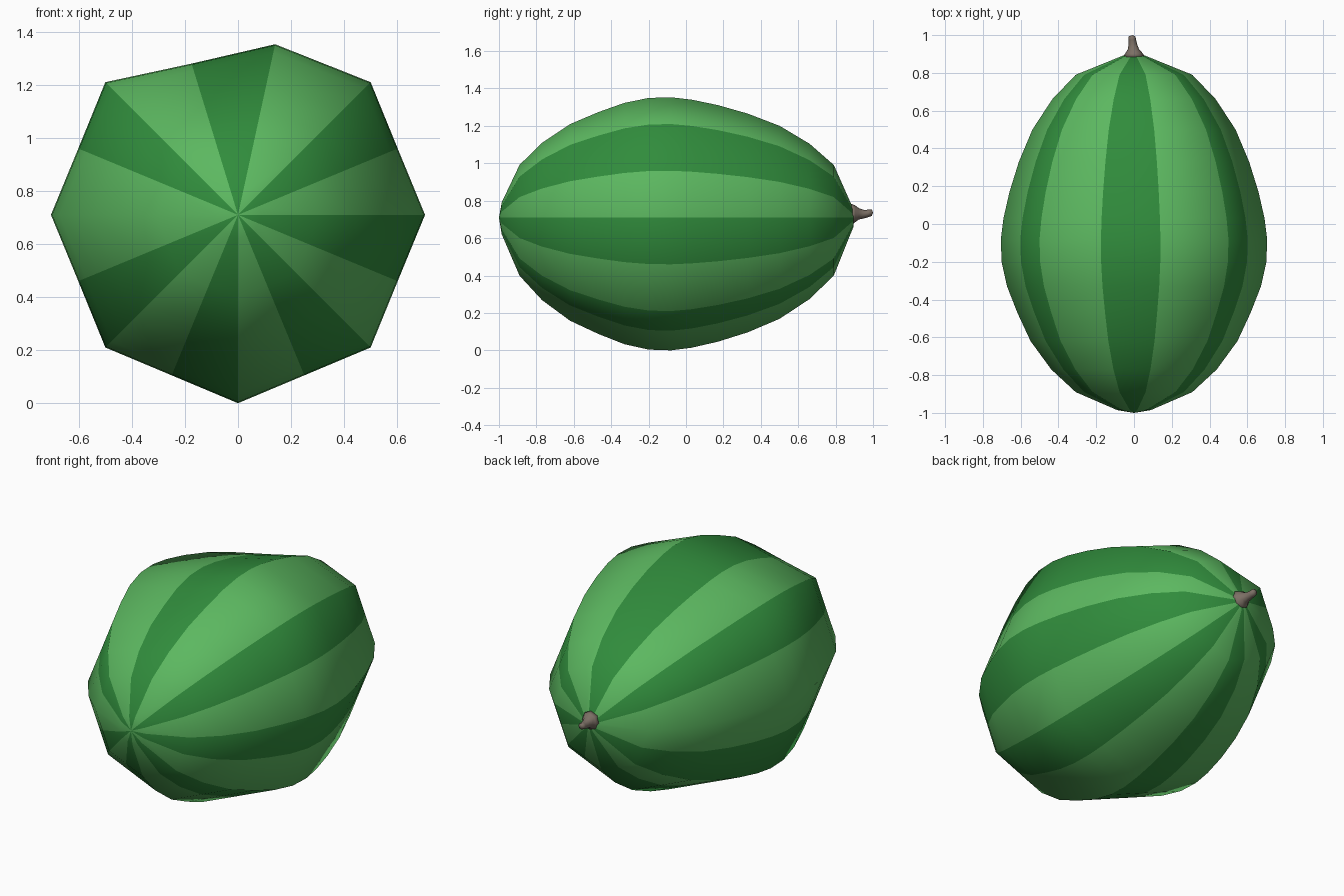
import bpy, bmesh
from math import cos, sin, pi

if "Cube" in bpy.data.objects:
    bpy.data.objects.remove(bpy.data.objects["Cube"])

CENTER_Z = 0.71
MAX_R = 0.708


def material(name, rgb):
    m = bpy.data.materials.new(name)
    m.diffuse_color = (*rgb, 1)
    m.use_nodes = True
    m.node_tree.nodes["Principled BSDF"].inputs["Base Color"].default_value = m.diffuse_color
    return m


def finish(name, bm, mats):
    bmesh.ops.recalc_face_normals(bm, faces=bm.faces)
    for f in bm.faces:
        f.smooth = True
    mesh = bpy.data.meshes.new(name)
    bm.to_mesh(mesh)
    bm.free()
    for m in mats:
        mesh.materials.append(m)
    ob = bpy.data.objects.new(name, mesh)
    bpy.context.collection.objects.link(ob)
    return ob


def loft(rings, start, end, stripes):
    """Skin a list of rings and close both ends with a fan to a point."""
    bm = bmesh.new()
    loops = [[bm.verts.new(p) for p in ring] for ring in rings]
    a, b = bm.verts.new(start), bm.verts.new(end)
    n = len(loops[0])
    for i in range(n):
        j = (i + 1) % n
        faces = [bm.faces.new((a, loops[0][j], loops[0][i])),
                 bm.faces.new((b, loops[-1][i], loops[-1][j]))]
        faces += [bm.faces.new((p[i], p[j], q[j], q[i]))
                  for p, q in zip(loops, loops[1:])]
        for f in faces:
            f.material_index = int(stripes[i % len(stripes)])
    return bm


light = material("light_rind", (0.107, 0.479, 0.117))
dark = material("dark_rind", (0.03, 0.262, 0.045))
brown = material("stem_brown", (0.2, 0.16, 0.13))

# Rind: octagonal section with a cut top corner, points at the stripe edges
section = [(-0.5, 0.5), (-0.175, 0.57), (0.14, 0.643), (0.5, 0.5),
           (0.602, 0.25), (0.705, 0), (0.602, -0.25), (0.5, -0.5),
           (0.25, -0.605), (0, -0.71), (-0.25, -0.605), (-0.5, -0.5),
           (-0.602, -0.25), (-0.705, 0), (-0.602, 0.25)]
stripe_pattern = "010101010101001"

# Lengthwise profile: (y, radius)
profile = [(-0.985, 0.09), (-0.89, 0.31), (-0.77, 0.44), (-0.62, 0.55),
           (-0.47, 0.62), (-0.33, 0.675), (-0.2, 0.704), (-0.08, 0.708),
           (0.03, 0.694), (0.17, 0.662), (0.33, 0.612), (0.5, 0.54),
           (0.66, 0.435), (0.79, 0.31), (0.895, 0.05)]
rings = [[(x * r / MAX_R, y, CENTER_Z + z * r / MAX_R) for x, z in section]
         for y, r in profile]
finish("melon_rind",
       loft(rings, (0, -1, CENTER_Z), (0, 0.9, CENTER_Z), stripe_pattern),
       [light, dark])

# Stem: flared at the base, slightly bent, rounded tip: (x, y, z, radius)
stem_path = [(0, 0.885, 0.725, 0.058), (0, 0.905, 0.73, 0.045),
             (-0.003, 0.925, 0.73, 0.03), (-0.006, 0.95, 0.728, 0.023),
             (-0.009, 0.975, 0.732, 0.02), (-0.01, 0.993, 0.736, 0.018)]
stem_rings = [[(x + r * cos(k * pi / 4), y, z + r * sin(k * pi / 4))
               for k in range(8)] for x, y, z, r in stem_path]
finish("stem", loft(stem_rings, (0, 0.88, 0.725), (-0.01, 1.0, 0.737), "0"),
       [brown])
